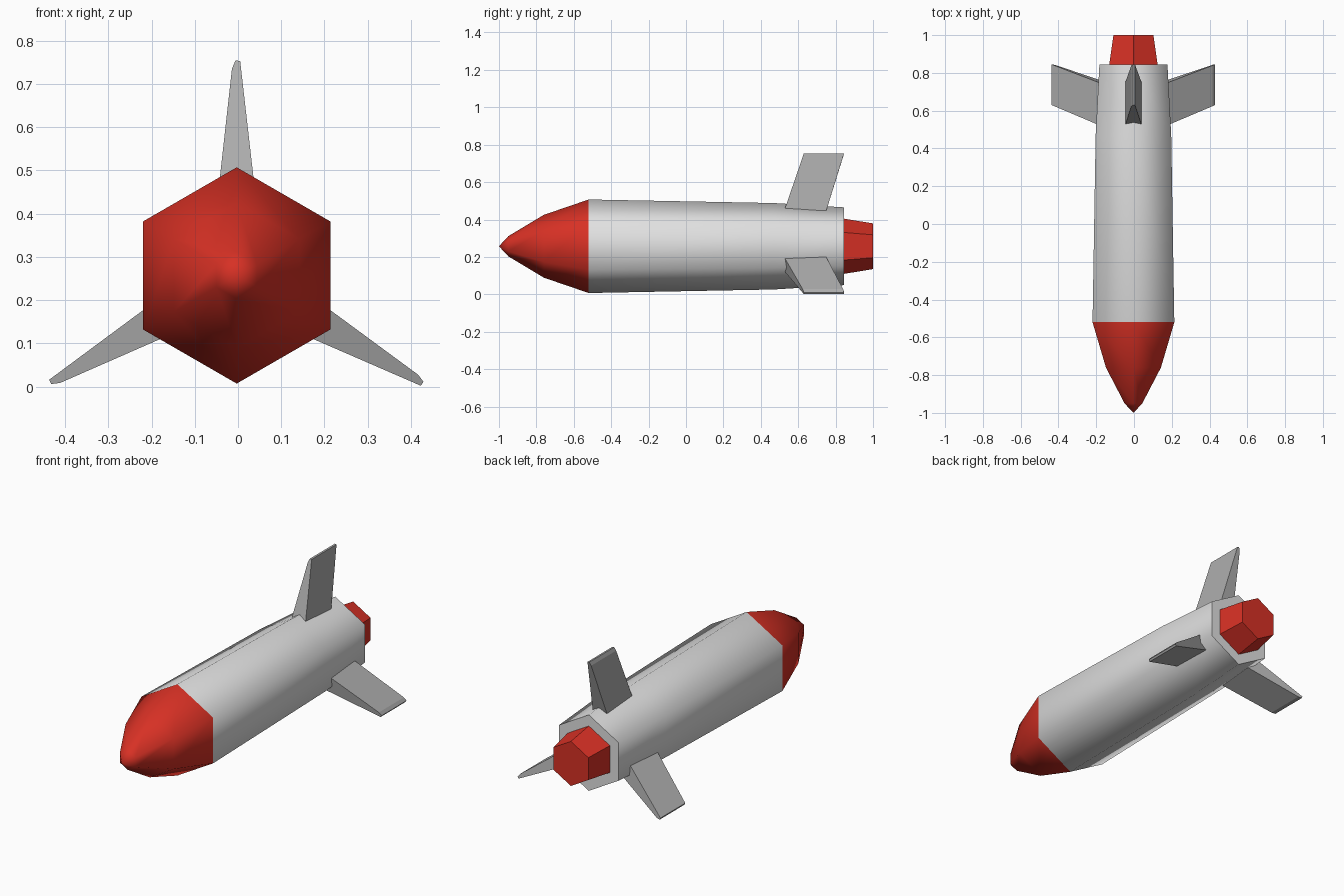
import bpy, bmesh, math
from mathutils import Vector, Matrix

if "Cube" in bpy.data.objects:
    bpy.data.objects.remove(bpy.data.objects["Cube"])

CENTRE = Vector((-0.003, 0, 0.257))  # long axis of the rocket, parallel to y


def material(name, rgb):
    m = bpy.data.materials.new(name)
    m.diffuse_color = (*rgb, 1)
    m.use_nodes = True
    m.node_tree.nodes["Principled BSDF"].inputs["Base Color"].default_value = m.diffuse_color
    return m


RED = material("red", (0.68, 0.03, 0.018))
WHITE = material("light grey", (0.74, 0.74, 0.74))
GREY = material("mid grey", (0.42, 0.42, 0.42))


def finish(bm, name, mats):
    bmesh.ops.recalc_face_normals(bm, faces=bm.faces)
    me = bpy.data.meshes.new(name)
    bm.to_mesh(me)
    bm.free()
    for m in mats:
        me.materials.append(m)
    ob = bpy.data.objects.new(name, me)
    ob.location = CENTRE
    bpy.context.collection.objects.link(ob)
    return ob


def hex_loft(profile):
    """Six-sided loft through (y, corner radius) stations; radius 0 is a point."""
    bm = bmesh.new()
    rings = []
    for y, r in profile:
        if r == 0:
            rings.append([bm.verts.new((0, y, 0))] * 6)
        else:
            angles = [math.radians(90 + 60 * i) for i in range(6)]
            rings.append([bm.verts.new((r * math.cos(a), y, r * math.sin(a))) for a in angles])
    for a, b in zip(rings, rings[1:]):
        for i in range(6):
            j = (i + 1) % 6
            bm.faces.new(dict.fromkeys((a[i], a[j], b[j], b[i])))
    for ring in (rings[0], rings[-1]):
        if len(set(ring)) == 6:
            bm.faces.new(ring)
    return bm


# Fuselage with red nose cone, smooth along the sides, flat at the tail
bm = hex_loft([(-1, 0), (-0.95, 0.054), (-0.76, 0.168), (-0.52, 0.25),
               (0.47, 0.231), (0.845, 0.208)])
for f in bm.faces:
    f.smooth = len(f.verts) < 6
    f.material_index = 0 if f.calc_center_median().y < -0.52 else 1
for e in bm.edges:
    e.smooth = not any(len(f.verts) == 6 for f in e.link_faces)
finish(bm, "fuselage", [RED, WHITE])

# Engine nozzle
finish(hex_loft([(0.83, 0.15), (1, 0.122)]), "nozzle", [RED])

# Three swept, tapering fins with a bevelled tip edge
section = [  # x, radial height, front y, rear y
    (0.043, 0.19, 0.525, 0.75), (0.008, 0.496, 0.63, 0.845),
    (-0.003, 0.497, 0.63, 0.845), (-0.011, 0.478, 0.624, 0.84),
    (-0.043, 0.19, 0.525, 0.75)]
for k, name in enumerate(["top_fin", "left_fin", "right_fin"]):
    bm = bmesh.new()
    front = [bm.verts.new((x, yf, z)) for x, z, yf, yr in section]
    rear = [bm.verts.new((x, yr, z)) for x, z, yf, yr in section]
    bm.faces.new(front)
    bm.faces.new(rear)
    for i in range(5):
        j = (i + 1) % 5
        bm.faces.new((front[i], front[j], rear[j], rear[i]))
    bm.transform(Matrix.Rotation(math.radians(-120 * k), 4, 'Y'))
    finish(bm, name, [GREY])
